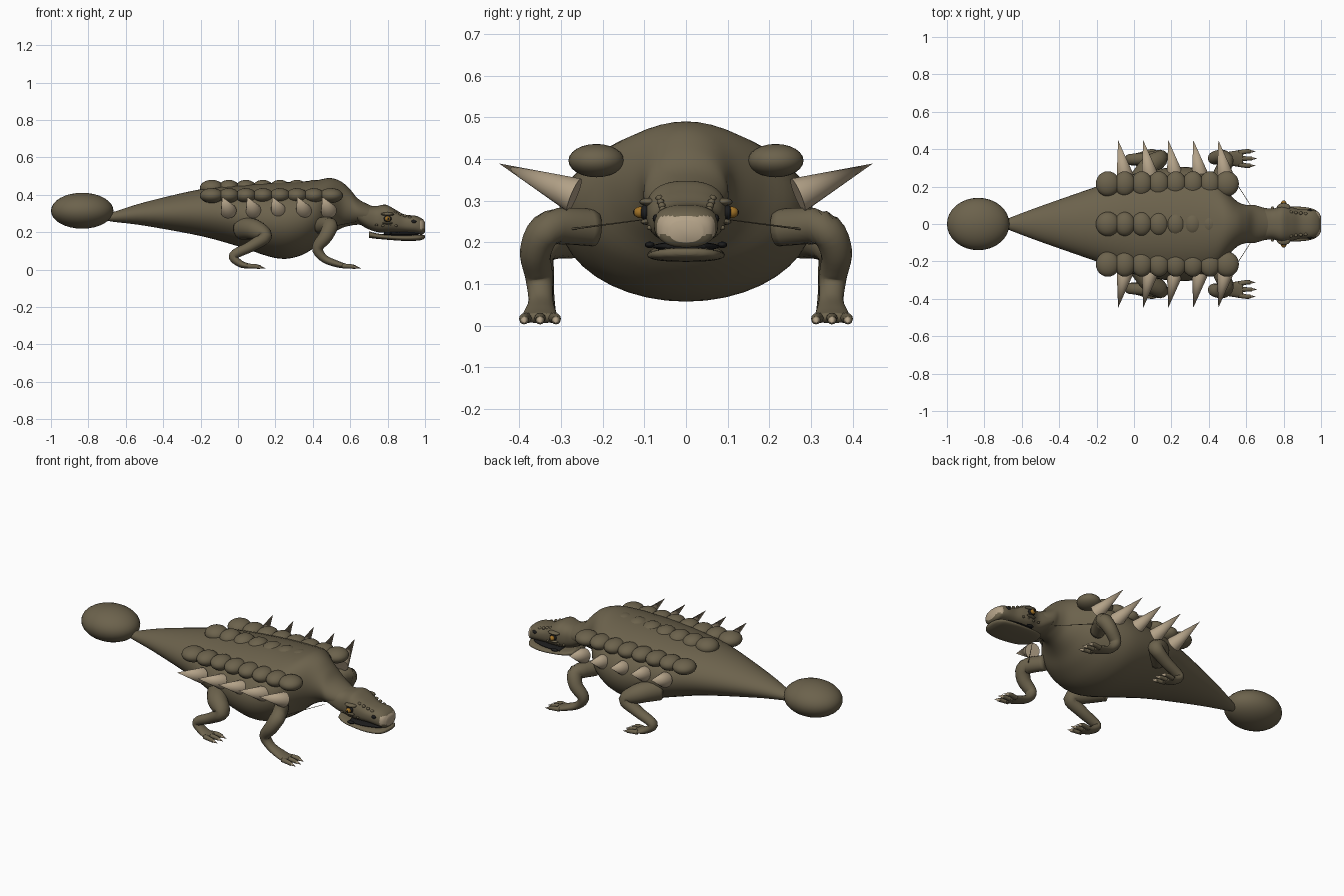
import bpy, math
from mathutils import Vector

if "Cube" in bpy.data.objects:
    bpy.data.objects.remove(bpy.data.objects["Cube"])


def material(name, rgb):
    m = bpy.data.materials.new(name)
    m.use_nodes = True
    m.diffuse_color = (*rgb, 1)
    m.node_tree.nodes["Principled BSDF"].inputs["Base Color"].default_value = (*rgb, 1)
    return m


HIDE = material("olive hide", (0.15, 0.123, 0.073))
HORN = material("pale horn", (0.45, 0.36, 0.245))
GOLD = material("gold eye", (0.36, 0.17, 0.02))
DARK = material("near black", (0.012, 0.012, 0.012))


def make(name, verts, faces, mat):
    me = bpy.data.meshes.new(name)
    me.from_pydata(verts, [], faces)
    me.materials.append(mat)
    me.shade_smooth()
    ob = bpy.data.objects.new(name, me)
    bpy.context.collection.objects.link(ob)
    return ob


def smooth_path(keys, steps):
    """Catmull-Rom interpolation of tuples."""
    keys = [Vector(k) for k in keys]
    out = []
    for i in range(len(keys) - 1):
        a, b = keys[max(i - 1, 0)], keys[i]
        c, d = keys[i + 1], keys[min(i + 2, len(keys) - 1)]
        for s in range(steps):
            t = s / steps
            out.append(0.5 * (2 * b + (c - a) * t + (2 * a - 5 * b + 4 * c - d) * t * t
                              + (3 * b - a - 3 * c + d) * t ** 3))
    return out + [keys[-1]]


def loft(name, keys, mat, upright=False, power=2, sides=28, steps=5):
    """Skin rings along (x, y, z, side radius, height radius) keys."""
    rings = smooth_path(keys, steps)
    verts, faces = [], []
    for i, r in enumerate(rings):
        centre = Vector(r[:3])
        tangent = Vector(rings[min(i + 1, len(rings) - 1)][:3]) - Vector(rings[max(i - 1, 0)][:3])
        tangent = Vector((1, 0, 0)) if upright else tangent.normalized()
        up = tangent.cross(Vector((0, 1, 0))).normalized()
        side = up.cross(tangent)
        for k in range(sides):
            a = math.tau * k / sides
            c, s = math.cos(a), math.sin(a)
            c = math.copysign(abs(c) ** (2 / power), c)
            s = math.copysign(abs(s) ** (2 / power), s)
            verts.append(centre + side * c * r[3] + up * s * r[4])
    n = len(rings)
    for i in range(n - 1):
        for k in range(sides):
            j = (k + 1) % sides
            faces.append((i * sides + k, i * sides + j, (i + 1) * sides + j, (i + 1) * sides + k))
    faces.append(tuple(reversed(range(sides))))
    faces.append(tuple(range((n - 1) * sides, n * sides)))
    return make(name, verts, faces, mat)


def profile(name, rows, mat, power=2, sides=28):
    """Upright loft from (x, top, bottom, half width) rows."""
    keys = [(x, 0, (t + b) / 2, w, (t - b) / 2) for x, t, b, w in rows]
    return loft(name, keys, mat, True, power, sides)


def ball(name, loc, radii, mat, seg=24):
    bpy.ops.mesh.primitive_uv_sphere_add(segments=seg, ring_count=seg // 2, location=loc)
    ob = bpy.context.object
    ob.name, ob.scale = name, radii
    ob.data.materials.append(mat)
    ob.data.shade_smooth()
    return ob


def cone(name, base, tip, radius, mat, end=0, seg=16):
    base, tip = Vector(base), Vector(tip)
    bpy.ops.mesh.primitive_cone_add(vertices=seg, radius1=radius, radius2=end,
                                    depth=(tip - base).length, location=(base + tip) / 2)
    ob = bpy.context.object
    ob.name = name
    ob.rotation_euler = (tip - base).to_track_quat("Z", "Y").to_euler()
    ob.data.materials.append(mat)
    bpy.ops.object.shade_smooth_by_angle()
    return ob


# Body with neck and tapering tail
profile("body", [
    (-0.70, 0.30, 0.262, 0.02), (-0.66, 0.31, 0.255, 0.035), (-0.5, 0.36, 0.235, 0.095),
    (-0.2, 0.43, 0.18, 0.2), (0, 0.45, 0.125, 0.268), (0.2, 0.465, 0.062, 0.303),
    (0.32, 0.47, 0.07, 0.3), (0.42, 0.478, 0.125, 0.265), (0.49, 0.49, 0.185, 0.185),
    (0.55, 0.472, 0.22, 0.122), (0.6, 0.428, 0.235, 0.102), (0.65, 0.373, 0.24, 0.1),
    (0.74, 0.33, 0.23, 0.07)], HIDE, 2, 40)
ball("tail_club", (-0.833, 0, 0.315), (0.167, 0.14, 0.096), HIDE, 32)

# Head with a pale beak patch on the snout tip
head = profile("head", [
    (0.64, 0.365, 0.25, 0.098), (0.69, 0.343, 0.22, 0.088), (0.74, 0.34, 0.202, 0.082),
    (0.79, 0.347, 0.197, 0.096), (0.84, 0.322, 0.197, 0.09), (0.89, 0.295, 0.197, 0.078),
    (0.95, 0.288, 0.193, 0.076), (0.985, 0.272, 0.188, 0.064), (1.0, 0.252, 0.2, 0.04)],
    HIDE, 2.5, 40)
head.data.materials.append(HORN)
for f in head.data.polygons:
    if f.center.x > 0.972 and 0.217 < f.center.z < 0.262:
        f.material_index = 1
profile("lower_jaw", [
    (0.7, 0.205, 0.17, 0.06), (0.76, 0.191, 0.163, 0.085), (0.88, 0.185, 0.154, 0.093),
    (0.96, 0.187, 0.155, 0.08), (0.99, 0.186, 0.162, 0.055), (1.0, 0.182, 0.17, 0.025)],
    HIDE, 2.6)
profile("mouth_inside", [
    (0.78, 0.202, 0.178, 0.078), (0.86, 0.202, 0.178, 0.08),
    (0.92, 0.202, 0.178, 0.066), (0.965, 0.2, 0.178, 0.045)], DARK)

# Armour rows along the back
for i in range(8):
    x = -0.14 + 0.091 * i
    r = 0.064 if i in (0, 7) else 0.056
    for s in (1, -1):
        ball("side_armour", (x, s * 0.215, 0.396), (r, 0.067, 0.04), HIDE)
    if i < 7:
        ball("centre_armour", (x, 0, 0.437), (r, 0.065, 0.043), HIDE)

# Leg paths, left side
FRONT_LEG = [
    (0.44, 0.22, 0.235, 0.04, 0.045), (0.49, 0.325, 0.235, 0.042, 0.043),
    (0.47, 0.36, 0.18, 0.038, 0.038), (0.425, 0.352, 0.115, 0.033, 0.03),
    (0.46, 0.348, 0.06, 0.03, 0.022), (0.53, 0.35, 0.03, 0.04, 0.018),
    (0.58, 0.35, 0.018, 0.046, 0.012)]
HIND_LEG = [
    (0.02, 0.22, 0.22, 0.055, 0.06), (0.085, 0.31, 0.215, 0.055, 0.055),
    (0.145, 0.355, 0.178, 0.042, 0.038), (0.07, 0.35, 0.125, 0.034, 0.03),
    (-0.025, 0.345, 0.075, 0.029, 0.025), (0.015, 0.345, 0.03, 0.034, 0.019),
    (0.07, 0.35, 0.018, 0.044, 0.012)]

for s in (1, -1):
    # Legs, toes and claws
    for name, path in (("front", FRONT_LEG), ("hind", HIND_LEG)):
        loft(name + "_leg", [(x, s * y, z, a, b) for x, y, z, a, b in path], HIDE, sides=18)
        fx = path[-1][0]
        for k in (-1, 0, 1):
            y = s * (0.35 + 0.038 * k)
            ex = fx + 0.05 - 0.008 * abs(k)
            loft(name + "_toe", [(fx - 0.02, s * (0.35 + 0.03 * k), 0.019, 0.015, 0.013),
                                 (fx + 0.02, y, 0.018, 0.012, 0.012),
                                 (ex, y, 0.013, 0.011, 0.01)], HIDE, sides=12)
            cone(name + "_claw", (ex - 0.004, y, 0.014), (ex + 0.03, y, 0.006), 0.009, HORN)

    # Flank spikes
    for i in range(5):
        x = -0.05 + 0.134 * i
        cone("flank_spike", (x, s * 0.268, 0.313), (x - 0.035, s * 0.448, 0.389), 0.043, HORN)

    # Shoulder strand
    cone("shoulder_strand", (0.5, s * 0.29, 0.23), (0.63, s * 0.09, 0.256), 0.0025, HIDE, 0.001)

    # Eyes, nostrils and face bumps
    ball("eye_socket", (0.8, s * 0.098, 0.272), (0.021, 0.014, 0.018), DARK, 16)
    ball("eye", (0.8, s * 0.109, 0.272), (0.015, 0.017, 0.014), GOLD, 16)
    ball("pupil", (0.802, s * 0.122, 0.272), (0.005, 0.005, 0.008), DARK, 12)
    ball("brow", (0.8, s * 0.09, 0.297), (0.036, 0.022, 0.01), HIDE, 16)
    ball("lower_eyelid", (0.8, s * 0.095, 0.249), (0.028, 0.014, 0.007), HIDE, 16)
    ball("nostril", (0.94, s * 0.073, 0.257), (0.014, 0.007, 0.01), DARK, 12)
    ball("jaw_hinge", (0.8, s * 0.087, 0.194), (0.022, 0.012, 0.008), DARK, 12)
    for i in range(4):
        ball("snout_bump", (0.84 + 0.026 * i, s * (0.064 - 0.003 * i), 0.306 - 0.009 * i),
             (0.01, 0.009, 0.008), HIDE, 12)
        ball("cheek_bump", (0.74 + 0.035 * i, s * 0.086, 0.238 - 0.003 * (i % 2)),
             (0.008, 0.008, 0.006), HIDE, 12)
